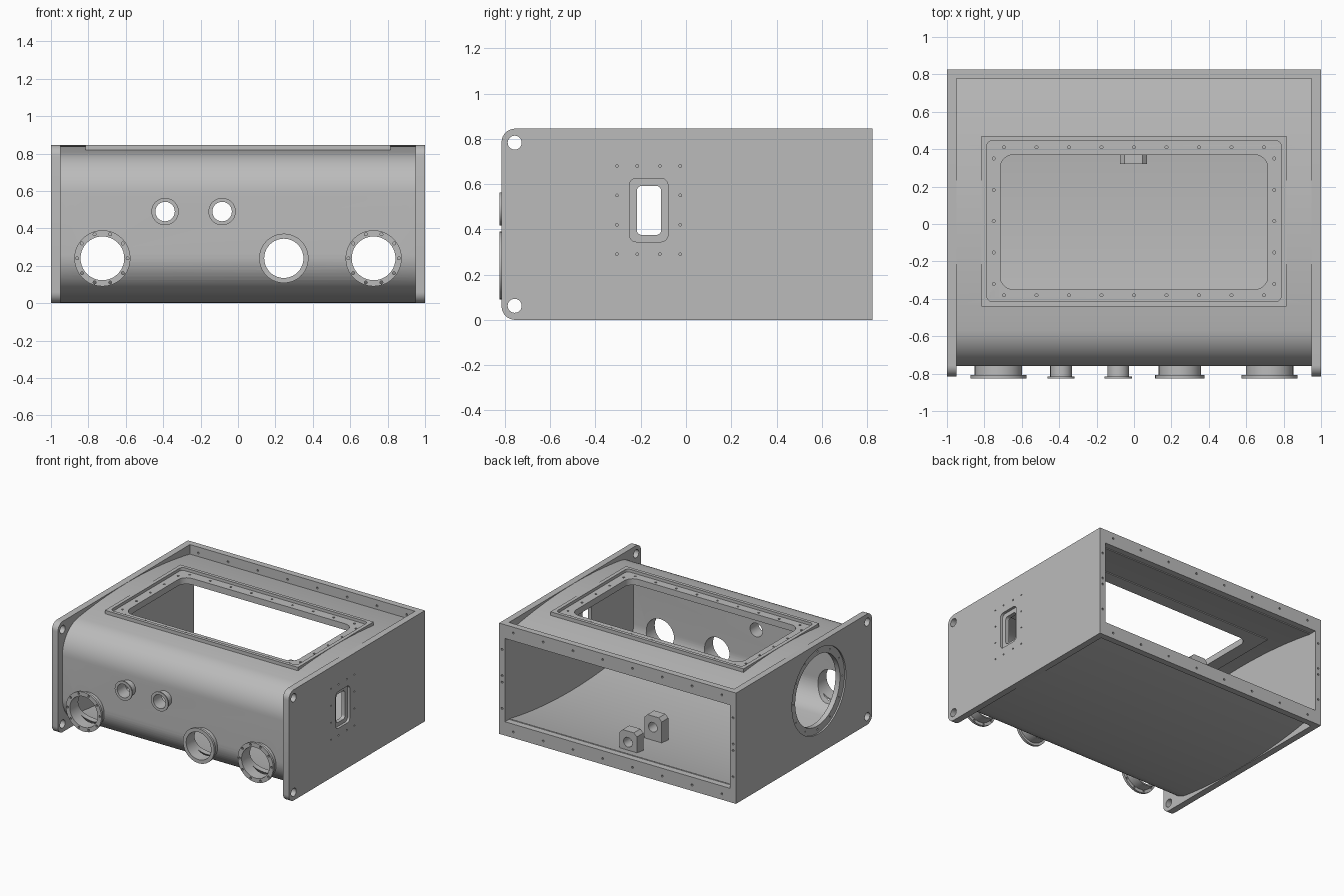
import bpy, bmesh, math
from mathutils import Vector

cube = bpy.data.objects.get("Cube")
if cube:
    bpy.data.objects.remove(cube, do_unlink=True)

grey = bpy.data.materials.new("plain grey metal")
grey.use_nodes = True
COLOUR = (0.5, 0.5, 0.5, 1)
grey.diffuse_color = COLOUR
grey.node_tree.nodes["Principled BSDF"].inputs["Base Color"].default_value = COLOUR

H = 0.845                      # overall height
PLATE = 0.95                   # inner face of the side plates
BACK, RIM = 0.825, 0.777       # back face and front face of the back flange
FRONT = -0.825                 # front face of the port flanges


def place(axis, u, v, w):
    """Map a 2D outline point (u, v) and depth w along an axis to 3D."""
    return Vector({"x": (w, u, v), "y": (u, w, v), "z": (u, v, w)}[axis])


def circle(u, v, r, n=40):
    return [(u + r * math.cos(math.tau * i / n), v + r * math.sin(math.tau * i / n)) for i in range(n)]


def rounded(u0, u1, v0, v1, r=0.0, corners=(1, 1, 1, 1)):
    """Rectangle outline; corners run from lower left, anticlockwise."""
    pts = []
    for i, (u, v, su, sv) in enumerate([(u0, v0, 1, 1), (u1, v0, -1, 1), (u1, v1, -1, -1), (u0, v1, 1, -1)]):
        if r and corners[i]:
            for k in range(9):
                a = math.pi + math.pi / 2 * (i + k / 8)
                pts.append((u + su * r + r * math.cos(a), v + sv * r + r * math.sin(a)))
        else:
            pts.append((u, v))
    return pts


def solid(name, axis, prisms):
    """One object made of prisms, each (outline, start, end)."""
    bm = bmesh.new()
    for outline, lo, hi in prisms:
        face = bm.faces.new([bm.verts.new(place(axis, u, v, lo)) for u, v in outline])
        grown = bmesh.ops.extrude_face_region(bm, geom=[face], use_keep_orig=True)["geom"]
        shift = place(axis, 0, 0, hi - lo)
        bmesh.ops.translate(bm, vec=shift, verts=[g for g in grown if isinstance(g, bmesh.types.BMVert)])
    bmesh.ops.recalc_face_normals(bm, faces=bm.faces)
    mesh = bpy.data.meshes.new(name)
    bm.to_mesh(mesh)
    bm.free()
    mesh.materials.append(grey)
    obj = bpy.data.objects.new(name, mesh)
    bpy.context.collection.objects.link(obj)
    return obj


def cut(obj, axis, prisms):
    """Subtract prisms from an object."""
    cutter = solid("cutter", axis, prisms)
    cutter.hide_render = True
    mod = obj.modifiers.new("cut", "BOOLEAN")
    mod.operation, mod.solver, mod.object = "DIFFERENCE", "EXACT", cutter
    bpy.context.view_layer.objects.active = obj
    bpy.ops.object.modifier_apply(modifier=mod.name)
    bpy.data.objects.remove(cutter, do_unlink=True)


def smooth(obj):
    bpy.ops.object.select_all(action="DESELECT")
    obj.select_set(True)
    bpy.context.view_layer.objects.active = obj
    bpy.ops.object.shade_smooth_by_angle(angle=math.radians(30))


def bolts(points, lo, hi, r=0.008):
    return [(circle(u, v, r, 10), lo, hi) for u, v in points]


def spread(a, b, n):
    return [a + (b - a) * i / (n - 1) for i in range(n)]


# Shell: a C-shaped wall, gently crowned above and below, rounded at the front
CROWN, CORNER, MID, PEAK = 4.2, 0.22, 0.01, 0.843


def wall(inset):
    cy = -0.76 + CORNER
    tilt = math.asin((MID - cy) / (CROWN - CORNER))
    base = PEAK - CROWN
    cz = base + (CROWN - CORNER) * math.cos(tilt)
    top = []
    for a in spread(math.asin((RIM - MID) / CROWN), -tilt, 20):
        r = CROWN - inset
        top.append((MID + r * math.sin(a), base + r * math.cos(a)))
    for a in spread(math.pi / 2 + tilt, math.pi, 16)[1:]:
        r = CORNER - inset
        top.append((cy + r * math.cos(a), cz + r * math.sin(a)))
    return top + [(y, H - z) for y, z in reversed(top)]


shell = solid("curved_shell", "x", [(wall(0) + wall(0.035)[::-1], -PLATE, PLATE)])

# Front ports: x, z, flange radius, tube radius, bore radius, flange thickness, bolts
ports = [(-0.725, 0.24, 0.15, 0.127, 0.117, 0.018, 10), (0.725, 0.24, 0.15, 0.127, 0.117, 0.018, 10),
         (0.245, 0.24, 0.132, 0.113, 0.105, 0.018, 0),
         (-0.39, 0.49, 0.073, 0.058, 0.052, 0.009, 0), (-0.085, 0.49, 0.073, 0.058, 0.052, 0.009, 0)]
cut(shell, "y", [(circle(p[0], p[1], p[4]), -0.9, -0.5) for p in ports])
OPENING = rounded(-0.715, 0.715, -0.35, 0.37, 0.07)
LEDGE = rounded(-0.787, 0.787, -0.415, 0.445, 0.03)
LEDGE_Z = 0.823
cut(shell, "z", [(LEDGE, LEDGE_Z, 1)])
cut(shell, "z", [(OPENING, 0.6, 1)])
smooth(shell)

for i, (x, z, rf, rt, rb, t, n) in enumerate(ports):
    tube = solid(f"port_tube_{i + 1}", "y", [(circle(x, z, rt), FRONT + 0.005, -0.735)])
    flange = solid(f"port_flange_{i + 1}", "y", [(circle(x, z, rf), FRONT, FRONT + t)])
    for part in (tube, flange):
        cut(part, "y", [(circle(x, z, rb), -0.9, -0.6)])
    if n:
        cut(flange, "y", bolts(circle(x, z, 0.135, n), -0.9, -0.7))
    smooth(tube)
    smooth(flange)

# Side plates with front lifting holes and back edge bolt holes
plates = {}
for name, s in (("left", 1), ("right", -1)):
    outline = rounded(-0.815, BACK, 0, H, 0.06, (1, 0, 0, 1))
    plate = plates[name] = solid(f"{name}_side_plate", "x", [(outline, s * PLATE, s)])
    cut(plate, "x", [(circle(-0.757, z, 0.031, 24), -1.1, 1.1) for z in (0.062, H - 0.062)])
    cut(plate, "y", bolts([(s * 0.975, z) for z in (0.2, 0.4, 0.45, 0.65)], 0.79, 0.9))

# Rectangular window with a shallow recess in the left plate
left = plates["left"]
cut(left, "x", [(rounded(-0.25, -0.08, 0.345, 0.625, 0.03), 0.98, 1.1)])
cut(left, "x", [(rounded(-0.217, -0.11, 0.375, 0.592, 0.022), 0.9, 1.1)])
marks = [(y, z) for y in (-0.305, -0.215, -0.115, -0.025) for z in (0.29, 0.68)]
marks += [(y, z) for y in (-0.305, -0.025) for z in (0.42, 0.55)]
cut(left, "x", bolts(marks, 0.97, 1.1, 0.006))

# Large round port with a stepped seat in the right plate
right = plates["right"]
cut(right, "x", [(circle(-0.175, 0.48, 0.325, 64), -1.1, -0.988)])
cut(right, "x", [(circle(-0.175, 0.48, 0.27, 64), -1.1, -0.9)])
cut(right, "x", bolts(circle(-0.175, 0.48, 0.298, 12), -1.1, -0.97, 0.006))
for plate in plates.values():
    smooth(plate)

# Back flange bars above and below the open back
for name, lo, hi, hole in (("top", 0.74, H, 0.8), ("bottom", 0, 0.105, 0.045)):
    bar = solid(f"back_flange_{name}", "y", [(rounded(-PLATE, PLATE, lo, hi), RIM, BACK)])
    cut(bar, "y", bolts([(x, hole) for x in spread(-0.88, 0.88, 8)], 0.7, 0.9))

# Raised frame around the top opening, with a recessed bolted ledge
frame = solid("top_opening_frame", "z", [(rounded(-0.815, 0.815, -0.44, 0.47), 0.775, H)])
cut(frame, "z", [(LEDGE, LEDGE_Z, 1)])
cut(frame, "z", [(OPENING, 0.6, 1)])
ledge_bolts = [(x, y) for x in spread(-0.695, 0.695, 9) for y in (-0.38, 0.41)]
ledge_bolts += [(x, y) for x in (-0.75, 0.75) for y in spread(-0.32, 0.35, 5)]
for part in (frame, shell):
    cut(part, "z", bolts(ledge_bolts, 0.8, 1))
smooth(frame)

# Two drilled mounting lugs on the floor
for i, (y, z) in enumerate(((0.32, 0.04), (0.62, 0.07))):
    outline = [(-0.075, z), (0.07, z), (0.07, 0.215), (0.045, 0.24), (-0.05, 0.24), (-0.075, 0.215)]
    lug = solid(f"floor_lug_{i + 1}", "y", [(outline, y, y + 0.08)])
    cut(lug, "y", [(circle(0, 0.155, 0.037, 24), 0, 1)])
    smooth(lug)
